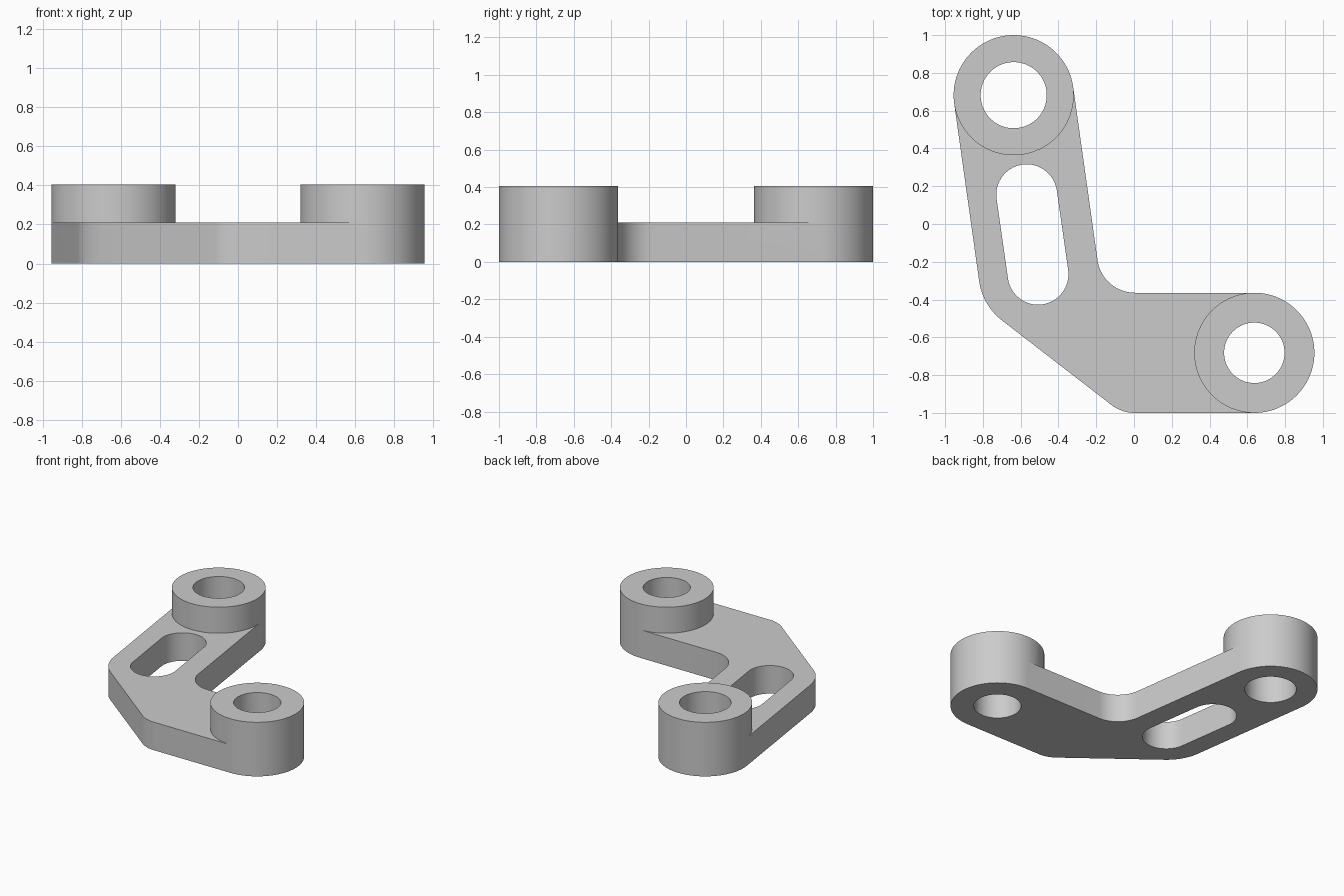
import bpy, bmesh
from math import sin, cos, tan, atan2, radians, pi
from mathutils import Vector

cube = bpy.data.objects.get("Cube")
if cube:
    bpy.data.objects.remove(cube, do_unlink=True)

PLATE_TOP, BOSS_TOP, BOSS_R = 0.21, 0.405, 0.318
LEAN = 8                                   # tilt of the long arm, degrees
arm_boss, foot_boss = Vector((-0.637, 0.682)), Vector((0.637, -0.682))


def arc(centre, r, start, end, steps=48):
    """Points along an arc, angles in degrees."""
    angles = [radians(start + (end - start) * i / steps) for i in range(steps + 1)]
    return [centre + r * Vector((cos(a), sin(a))) for a in angles]


def fillet(before, corner, after, r):
    """Arc that rounds one corner of the outline."""
    u, v = (before - corner).normalized(), (after - corner).normalized()
    half = u.angle(v) / 2
    centre = corner + (u + v).normalized() * r / sin(half)
    a, b = [corner + d * r / tan(half) - centre for d in (u, v)]
    start = atan2(a.y, a.x)
    turn = (atan2(b.y, b.x) - start + pi) % (2 * pi) - pi
    return arc(centre, r, start * 180 / pi, (start + turn) * 180 / pi, 16)


def down_edge(p, y):
    """Point at height y on the leaning line through p."""
    return Vector((p.x + (p.y - y) * tan(radians(LEAN)), y))


bm = bmesh.new()


def wall(points, low, high):
    rows = [[bm.verts.new((p.x, p.y, z)) for p in points] for z in (low, high)]
    for i in range(len(points) - 1):
        bm.faces.new((rows[0][i], rows[0][i + 1], rows[1][i + 1], rows[1][i]))


def cap(loops, z):
    """Flat face bounded by the first loop, with the others as holes."""
    edges = []
    for loop in loops:
        points = [p for i, p in enumerate(loop) if (p - loop[i - 1]).length > 1e-5]
        vs = [bm.verts.new((p.x, p.y, z)) for p in points]
        edges += [bm.edges.new((vs[i - 1], vs[i])) for i in range(len(vs))]
    bmesh.ops.triangle_fill(bm, edges=edges, use_beauty=True, normal=(0, 0, 1))


# Outline: half circles round the bosses joined by straight, filleted sides
arm_outer = arc(arm_boss, BOSS_R, LEAN, LEAN + 180)
arm_inner = arc(arm_boss, BOSS_R, LEAN, LEAN - 180)
foot_outer = arc(foot_boss, BOSS_R, -90, 90)
foot_inner = arc(foot_boss, BOSS_R, -90, -270)
heel = down_edge(arm_outer[-1], -0.431)
toe = Vector((-0.065, -1.0))
crook = down_edge(arm_outer[0], foot_outer[-1].y)
outside = (fillet(arm_outer[-1], heel, toe, 0.318)
           + fillet(heel, toe, foot_outer[0], 0.2))
inside = fillet(foot_outer[-1], crook, arm_outer[0], 0.2)

# Openings: two bores and the slot along the arm
arm_bore = arc(arm_boss, 0.175, 0, 360, 80)
foot_bore = arc(foot_boss, 0.16, 0, 360, 80)
slot = (arc(Vector((-0.568, 0.155)), 0.161, LEAN, LEAN + 180, 32)
        + arc(Vector((-0.508, -0.266)), 0.161, LEAN + 180, LEAN + 360, 32))

# Underside, plate top and the two boss rings
cap([arm_outer + outside + foot_outer + inside, arm_bore, foot_bore, slot], 0)
cap([arm_inner + outside + foot_inner + inside, slot], PLATE_TOP)
cap([arm_outer + arm_inner[::-1], arm_bore], BOSS_TOP)
cap([foot_outer + foot_inner[::-1], foot_bore], BOSS_TOP)

# Side walls
wall([arm_outer[-1]] + outside + [foot_outer[0]], 0, PLATE_TOP)
wall([foot_outer[-1]] + inside + [arm_outer[0]], 0, PLATE_TOP)
wall(slot + slot[:1], 0, PLATE_TOP)
for outer, inner, bore in ((arm_outer, arm_inner, arm_bore),
                           (foot_outer, foot_inner, foot_bore)):
    wall(outer, 0, PLATE_TOP)
    wall(outer, PLATE_TOP, BOSS_TOP)
    wall(inner, PLATE_TOP, BOSS_TOP)
    wall(bore, 0, BOSS_TOP)

bmesh.ops.remove_doubles(bm, verts=bm.verts, dist=1e-5)
bmesh.ops.recalc_face_normals(bm, faces=bm.faces)

mesh = bpy.data.meshes.new("bracket")
bm.to_mesh(mesh)
bm.free()
bracket = bpy.data.objects.new("bracket", mesh)
bpy.context.collection.objects.link(bracket)

# Plain grey metal
grey = bpy.data.materials.new("plain grey")
grey.use_nodes = True
grey.diffuse_color = (0.6, 0.6, 0.6, 1)
grey.node_tree.nodes["Principled BSDF"].inputs["Base Color"].default_value = (0.6, 0.6, 0.6, 1)
mesh.materials.append(grey)

bpy.ops.object.select_all(action='DESELECT')
bracket.select_set(True)
bpy.context.view_layer.objects.active = bracket
bpy.ops.object.shade_smooth_by_angle(angle=radians(30))
